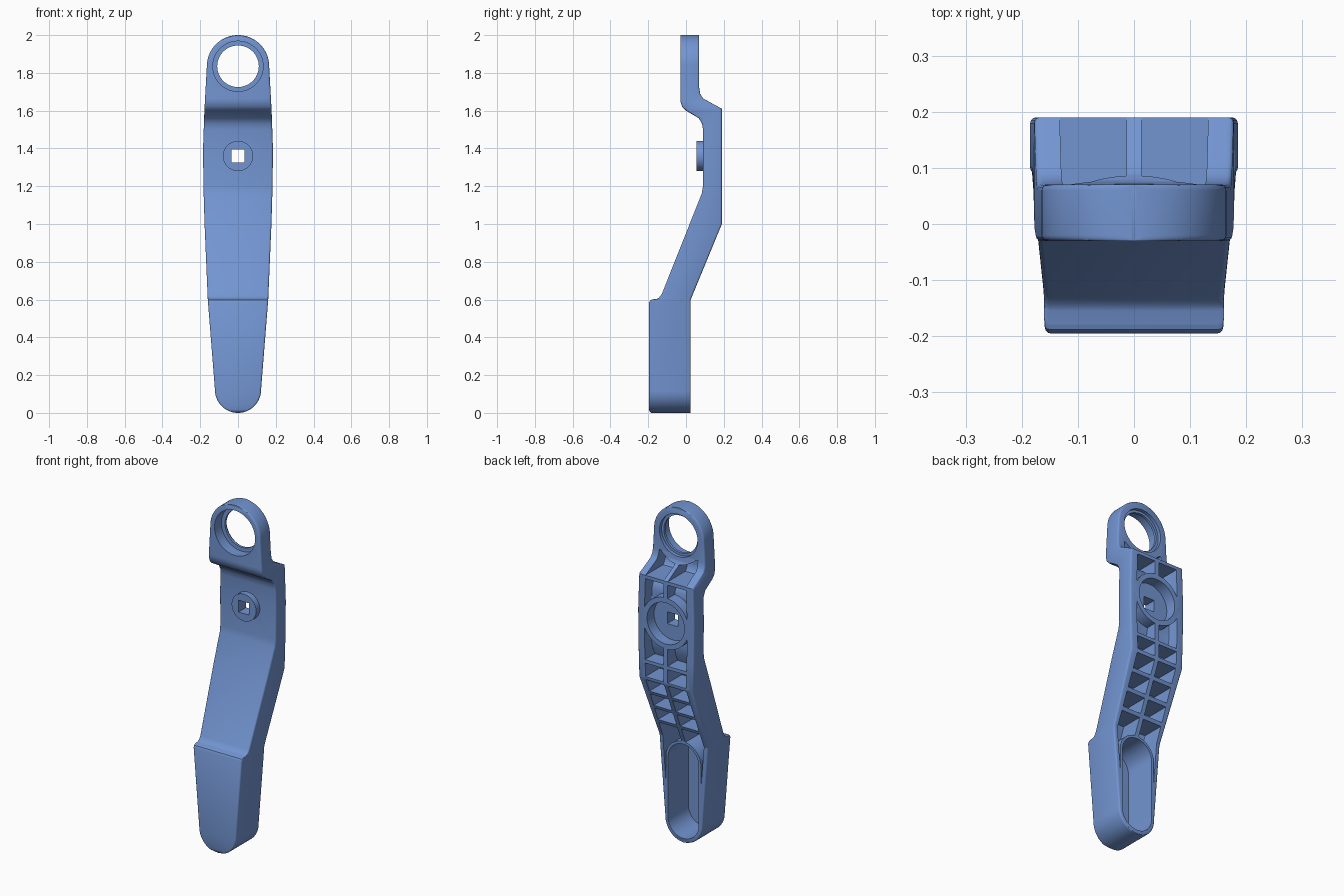
import bpy, bmesh, math

if "Cube" in bpy.data.objects:
    bpy.data.objects.remove(bpy.data.objects["Cube"], do_unlink=True)

blue = bpy.data.materials.new("light blue")
blue.use_nodes = True
colour = (0.17, 0.30, 0.64, 1)
blue.diffuse_color = colour
blue.node_tree.nodes["Principled BSDF"].inputs["Base Color"].default_value = colour

# Profiles as (z, value): half width, front face and back face
WIDTH = [(0.122, 0.122), (0.6, 0.16), (1.0, 0.177), (1.2, 0.183), (1.4, 0.185), (1.6, 0.178), (1.835, 0.165)]
FRONT = [(0, -0.185), (0.012, -0.195), (0.585, -0.195), (0.597, -0.188), (0.601, -0.178),
         (0.603, -0.155), (0.61, -0.143), (0.63, -0.128), (1.16, 0.083), (1.2, 0.09),
         (1.5, 0.09), (1.53, 0.085), (1.56, 0.068), (1.6, 0), (1.62, -0.02), (1.65, -0.03), (2, -0.03)]
BACK = [(0, 0.025), (0.6, 0.025), (1.0, 0.19), (1.61, 0.19), (1.665, 0.09), (1.69, 0.075), (1.72, 0.07), (2, 0.07)]
INSET = [(0, 0.025), (0.6, 0.025), (1.0, 0.045)]
EYE_Z, EYE_R, TIP_R, HUB_Z = 1.835, 0.165, 0.122, 1.36


def lerp(table, z):
    for (a, u), (b, v) in zip(table, table[1:]):
        if z <= b:
            return u + (v - u) * max(0, z - a) / (b - a)
    return table[-1][1]


def half_width(z):
    if z < TIP_R:
        return math.sqrt(max(0, TIP_R ** 2 - (TIP_R - z) ** 2))
    if z > EYE_Z:
        return math.sqrt(max(0, EYE_R ** 2 - (z - EYE_Z) ** 2))
    return lerp(WIDTH, z)


def make(name, rings):
    """Skin a stack of equal closed rings and cap both ends."""
    bm = bmesh.new()
    rows = [[bm.verts.new(p) for p in ring] for ring in rings]
    n = len(rows[0])
    for low, high in zip(rows, rows[1:]):
        for i in range(n):
            j = (i + 1) % n
            bm.faces.new((low[i], low[j], high[j], high[i]))
    bm.faces.new(rows[0])
    bm.faces.new(rows[-1])
    bmesh.ops.recalc_face_normals(bm, faces=bm.faces)
    mesh = bpy.data.meshes.new(name)
    bm.to_mesh(mesh)
    bm.free()
    mesh.materials.append(blue)
    ob = bpy.data.objects.new(name, mesh)
    bpy.context.collection.objects.link(ob)
    return ob


def section(z, hw, front, back, radius):
    """Rounded rectangle at height z."""
    r = min(radius, hw * 0.9)
    ring = []
    for k, (sx, y) in enumerate([(1, back - r), (-1, back - r), (-1, front + r), (1, front + r)]):
        for s in range(4):
            a = (k + s / 3) * math.pi / 2
            ring.append((sx * (hw - r) + r * math.cos(a), y + r * math.sin(a), z))
    return ring


def prism(name, outline, y0, y1):
    return make(name, [[(x, y, z) for x, z in outline] for y in (y0, y1)])


def slot(r, z0, z1, n=48):
    """Circle or upright stadium outline."""
    arc = [math.pi * i / n for i in range(n + 1)]
    top = [(r * math.cos(a), z1 + r * math.sin(a)) for a in arc]
    low = [(-r * math.cos(a), z0 - r * math.sin(a)) for a in arc]
    return top + low if z1 > z0 else top[:-1] + low[:-1]


def box(x, z0, z1):
    return [(-x, z0), (x, z0), (x, z1), (-x, z1)]


def boolean(target, tool, keep=False):
    mod = target.modifiers.new("cut", "BOOLEAN")
    mod.operation, mod.solver, mod.object = "DIFFERENCE", "EXACT", tool
    bpy.context.view_layer.objects.active = target
    bpy.ops.object.modifier_apply(modifier=mod.name)
    if not keep:
        bpy.data.objects.remove(tool, do_unlink=True)


# Arm body, lofted from bottom tip to top eye
levels = {z for t in (WIDTH, FRONT, BACK) for z, v in t if TIP_R <= z <= EYE_Z}
for i in range(25):
    a = (0.02 + 0.98 * i / 24) * math.pi / 2
    levels.add(round(TIP_R * (1 - math.cos(a)), 5))
    levels.add(round(EYE_Z + EYE_R * math.cos(a), 5))
levels = sorted(levels)
arm = make("crank_arm", [section(z, half_width(z), lerp(FRONT, z), lerp(BACK, z), 0.01) for z in levels])

# Hollow back, with ribs, hub ring, eye and grip walls left standing
inner = [0.3] + [z for z in levels if 0.3 < z < 1.72] + [1.72]
hollow = make("hollow", [section(z, half_width(z) - lerp(INSET, z), lerp(FRONT, z) + 0.035,
                                 lerp(BACK, z) + 0.1, 0.004) for z in inner])
boolean(hollow, prism("spine", box(0.013, 0.2, 1.9), -1, 1))
for z in (0.7, 0.8, 0.9, 1.0, 1.1, 1.6):
    boolean(hollow, prism("rib", box(0.3, z - 0.01, z + 0.01), -1, 1))
boolean(hollow, prism("hub_wall", slot(0.151, HUB_Z, HUB_Z), -1, 1))
boolean(hollow, prism("eye_wall", slot(0.164, EYE_Z, EYE_Z), -1, 1))
boolean(hollow, prism("grip_wall", slot(0.115, 0.124, 0.482), -1, 1))
boolean(arm, hollow)

# Hub dish, grip pocket and stepped eye bore
boolean(arm, prism("dish", slot(0.122, HUB_Z, HUB_Z), 0.125, 0.4))
boolean(arm, prism("pocket", slot(0.1, 0.124, 0.482), -0.165, 0.4))
boolean(arm, prism("bore", slot(0.11, EYE_Z, EYE_Z), -0.4, 0.4))
boolean(arm, prism("front_bore", slot(0.133, EYE_Z, EYE_Z), -0.4, 0.035))
boolean(arm, prism("back_bore", slot(0.125, EYE_Z, EYE_Z), 0.05, 0.4))

# Front boss and the square drive hole through it
boss = prism("hub_boss", slot(0.08, HUB_Z, HUB_Z), 0.055, 0.095)
square = prism("square", box(0.035, HUB_Z - 0.035, HUB_Z + 0.035), -0.4, 0.4)
boolean(arm, square, keep=True)
boolean(boss, square)

for ob in (arm, boss):
    bpy.ops.object.select_all(action="DESELECT")
    ob.select_set(True)
    bpy.context.view_layer.objects.active = ob
    bpy.ops.object.shade_smooth_by_angle(angle=math.radians(35))
